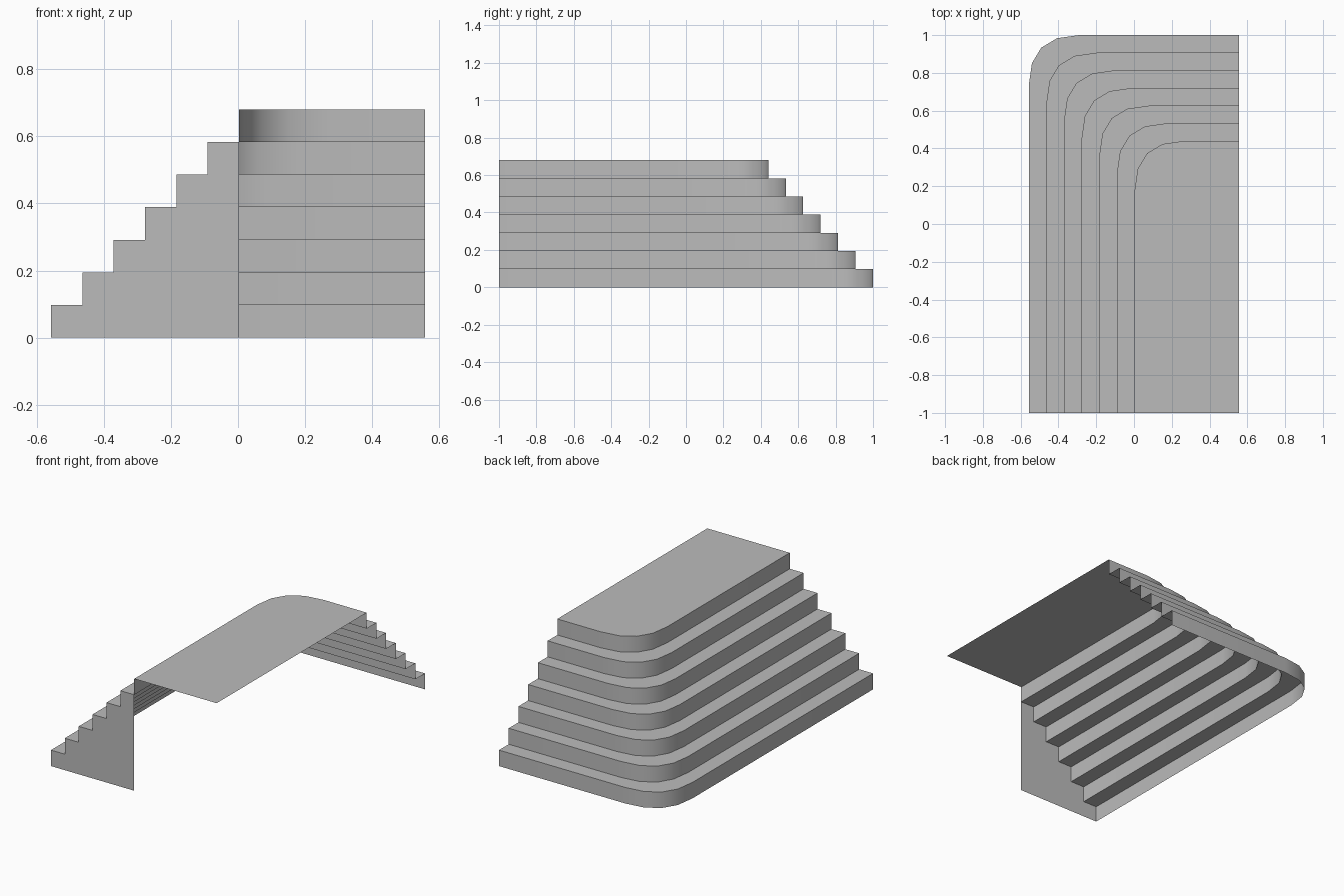
import bpy, bmesh, math
from mathutils import Vector

cube = bpy.data.objects.get("Cube")
if cube:
    bpy.data.objects.remove(cube)

STEPS = 7
HALF_W = 0.557      # half width in x
RUN = 0.0933        # tread depth
RISE = 0.68 / STEPS
R = 0.265           # corner size
SEGS = 4

grey = bpy.data.materials.new("stone_grey")
grey.use_nodes = True
colour = (0.5, 0.5, 0.5, 1)
grey.diffuse_color = colour
grey.node_tree.nodes["Principled BSDF"].inputs["Base Color"].default_value = colour


def outline(step, z):
    """Open path: along the side, round the corner, along the back."""
    x, y = -HALF_W + RUN * step, 1 - RUN * step
    path = [Vector((x, -1, z))]
    for i in range(SEGS + 1):
        t = i / SEGS
        path.append(Vector((x + R * t * t, y - R * (1 - t) ** 2, z)))
    path.append(Vector((HALF_W, y, z)))
    return path


def finish(name, bm):
    mesh = bpy.data.meshes.new(name)
    bm.to_mesh(mesh)
    bm.free()
    mesh.materials.append(grey)
    ob = bpy.data.objects.new(name, mesh)
    bpy.context.collection.objects.link(ob)
    bpy.ops.object.select_all(action='DESELECT')
    ob.select_set(True)
    bpy.context.view_layer.objects.active = ob
    bpy.ops.object.shade_smooth_by_angle(angle=math.radians(35))
    return ob


# Wrapped steps: a bottom and a top outline for each riser, bridged in turn
bm = bmesh.new()
rings = []
for k in range(STEPS):
    for z in (k * RISE, (k + 1) * RISE):
        rings.append([bm.verts.new(p) for p in outline(k, z)])
for low, high in zip(rings, rings[1:]):
    for i in range(len(low) - 1):
        bm.faces.new((low[i + 1], low[i], high[i], high[i + 1]))

# Top platform
corner = bm.verts.new((HALF_W, -1, STEPS * RISE))
bm.faces.new([corner] + rings[-1][::-1])

# Front end panel under the steps, the rest of the front stays open
profile = [ring[0] for ring in rings]
foot = bm.verts.new((-HALF_W + RUN * (STEPS - 1), -1, 0))
bm.faces.new([foot] + profile[::-1][1:])

bm.normal_update()
finish("corner_steps", bm)
